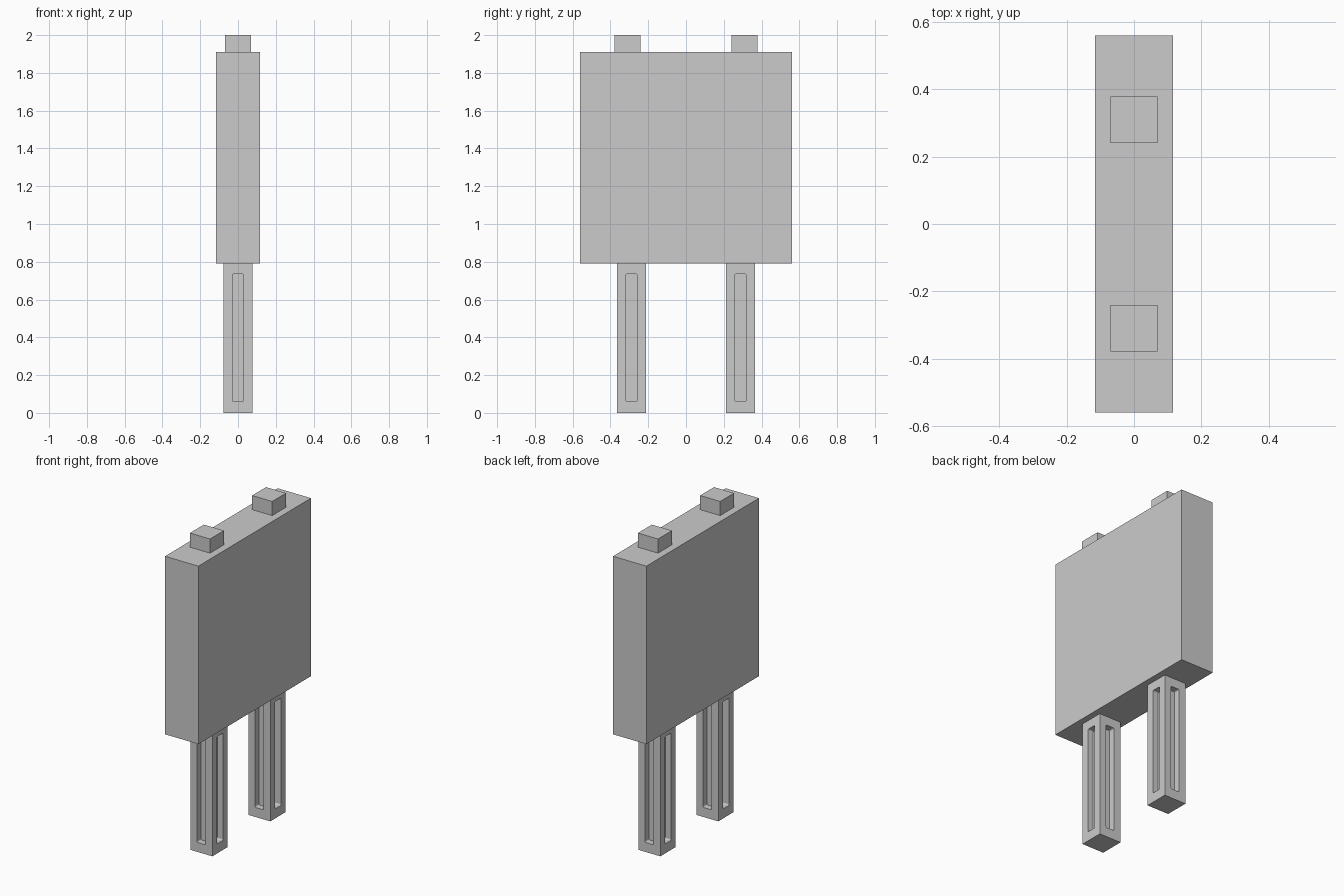
import bpy, bmesh
from mathutils import Matrix, Vector
from math import radians

if "Cube" in bpy.data.objects:
    bpy.data.objects.remove(bpy.data.objects["Cube"])


def add_box(bm, size, centre):
    m = Matrix.Translation(centre) @ Matrix.Diagonal((*size, 1))
    return bmesh.ops.create_cube(bm, size=1, matrix=m)["verts"]


def finish(bm, name):
    bmesh.ops.recalc_face_normals(bm, faces=bm.faces)
    mesh = bpy.data.meshes.new(name)
    bm.to_mesh(mesh)
    bm.free()
    obj = bpy.data.objects.new(name, mesh)
    bpy.context.collection.objects.link(obj)
    return obj


def box(name, size, centre):
    bm = bmesh.new()
    add_box(bm, size, centre)
    return finish(bm, name)


LEG_W, LEG_H, LEG_Y = 0.153, 0.792, 0.288
SLOT_W, SLOT_Z0, SLOT_Z1, SLOT_DEPTH = 0.06, 0.06, 0.735, 0.04


# Four round-cornered pockets, one for each side of a leg
def slot_cutter(y):
    bm = bmesh.new()
    for i in range(4):
        verts = add_box(bm, (SLOT_W, 2 * SLOT_DEPTH, SLOT_Z1 - SLOT_Z0),
                        (0, -LEG_W / 2, (SLOT_Z0 + SLOT_Z1) / 2))
        edges = {e for v in verts for e in v.link_edges
                 if abs((e.verts[0].co - e.verts[1].co).y) > 0.01}
        parts = bmesh.ops.bevel(bm, geom=list(edges), offset=0.008, segments=3,
                                profile=0.5, affect='EDGES')
        pocket = {v for f in parts["faces"] for v in f.verts}
        bmesh.ops.rotate(bm, verts=list(pocket), cent=(0, 0, 0),
                         matrix=Matrix.Rotation(radians(90 * i), 3, 'Z'))
    bmesh.ops.translate(bm, verts=bm.verts, vec=Vector((0, y, 0)))
    cutter = finish(bm, "slot_cutter")
    cutter.hide_render = True
    return cutter


# Main slab
box("body", (0.232, 1.12, 1.12), (0, 0, 1.351))

for side, s in (("front", -1), ("back", 1)):
    # Small peg on top
    box(side + "_top_peg", (0.14, 0.138, 0.09), (0, s * 0.309, 1.955))
    # Slotted leg
    leg = box(side + "_leg", (LEG_W, LEG_W, LEG_H), (0, s * LEG_Y, LEG_H / 2))
    cutter = slot_cutter(s * LEG_Y)
    mod = leg.modifiers.new("slots", 'BOOLEAN')
    mod.operation, mod.object, mod.solver = 'DIFFERENCE', cutter, 'EXACT'
    bpy.context.view_layer.objects.active = leg
    bpy.ops.object.modifier_apply(modifier=mod.name)
    bpy.data.objects.remove(cutter)
